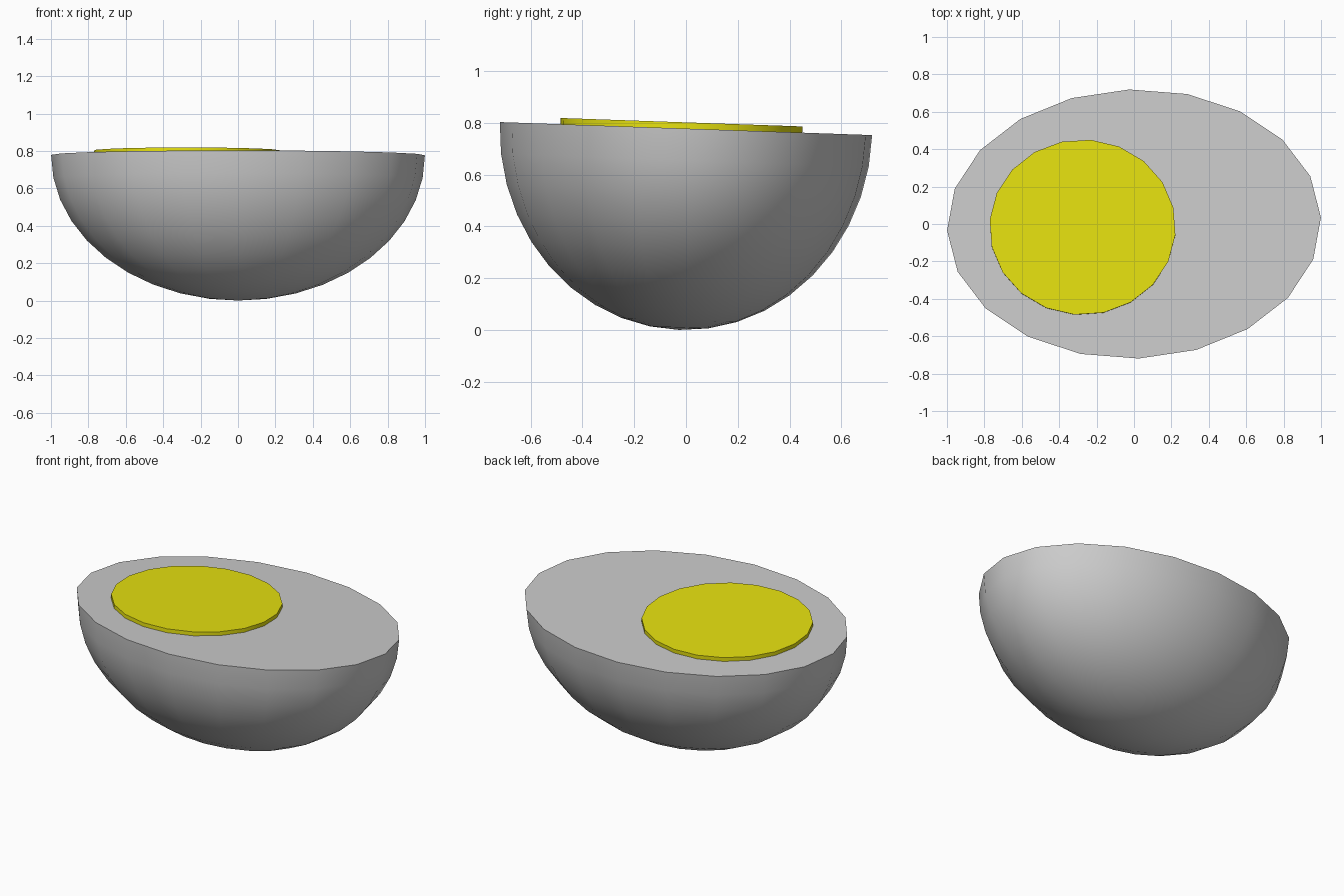
import bpy, bmesh
from math import sin, cos, pi, radians
from mathutils import Matrix, Vector

if "Cube" in bpy.data.objects:
    bpy.data.objects.remove(bpy.data.objects["Cube"])

SIDES, RINGS = 20, 10
RX, RY, RZ = 1.0, 0.72, 0.778
# Shared slight tilt of the cut plane about its centre
TILT = Matrix.Translation((0, 0, RZ)) @ Matrix.Rotation(radians(-2), 4, 'X')


def make_object(name, bm, matrix, angle):
    bmesh.ops.transform(bm, matrix=matrix, verts=bm.verts)
    bmesh.ops.recalc_face_normals(bm, faces=bm.faces)
    mesh = bpy.data.meshes.new(name)
    bm.to_mesh(mesh)
    bm.free()
    obj = bpy.data.objects.new(name, mesh)
    bpy.context.collection.objects.link(obj)
    bpy.ops.object.select_all(action='DESELECT')
    obj.select_set(True)
    bpy.context.view_layer.objects.active = obj
    bpy.ops.object.shade_smooth_by_angle(angle=radians(angle))
    return obj


# Egg white: lower half of an ellipsoid, closed by a flat cut face
bm = bmesh.new()
bmesh.ops.create_uvsphere(bm, u_segments=SIDES, v_segments=2 * RINGS, radius=1)
bmesh.ops.delete(bm, geom=[v for v in bm.verts if v.co.z > 0.01], context='VERTS')
bmesh.ops.contextual_create(bm, geom=[e for e in bm.edges if e.is_boundary])
bmesh.ops.scale(bm, vec=(RX, RY, RZ), verts=bm.verts)
make_object("egg_white", bm, TILT @ Matrix.Rotation(radians(2), 4, 'Z'), 40)

# Yolk: thin oval disc standing slightly proud of the cut face
bm = bmesh.new()
bmesh.ops.create_cone(bm, cap_ends=True, segments=SIDES, radius1=1, radius2=1, depth=1,
                      matrix=Matrix.Rotation(radians(-5), 4, 'Z'))
bmesh.ops.scale(bm, vec=(0.498, 0.469, 0.04), verts=bm.verts)
yolk = make_object("yolk", bm, TILT @ Matrix.Translation((-0.275, -0.018, 0.004)), 30)

yellow = bpy.data.materials.new("yolk_yellow")
yellow.diffuse_color = (0.8, 0.76, 0.005, 1)
yellow.use_nodes = True
yellow.node_tree.nodes["Principled BSDF"].inputs["Base Color"].default_value = yellow.diffuse_color
yolk.data.materials.append(yellow)
